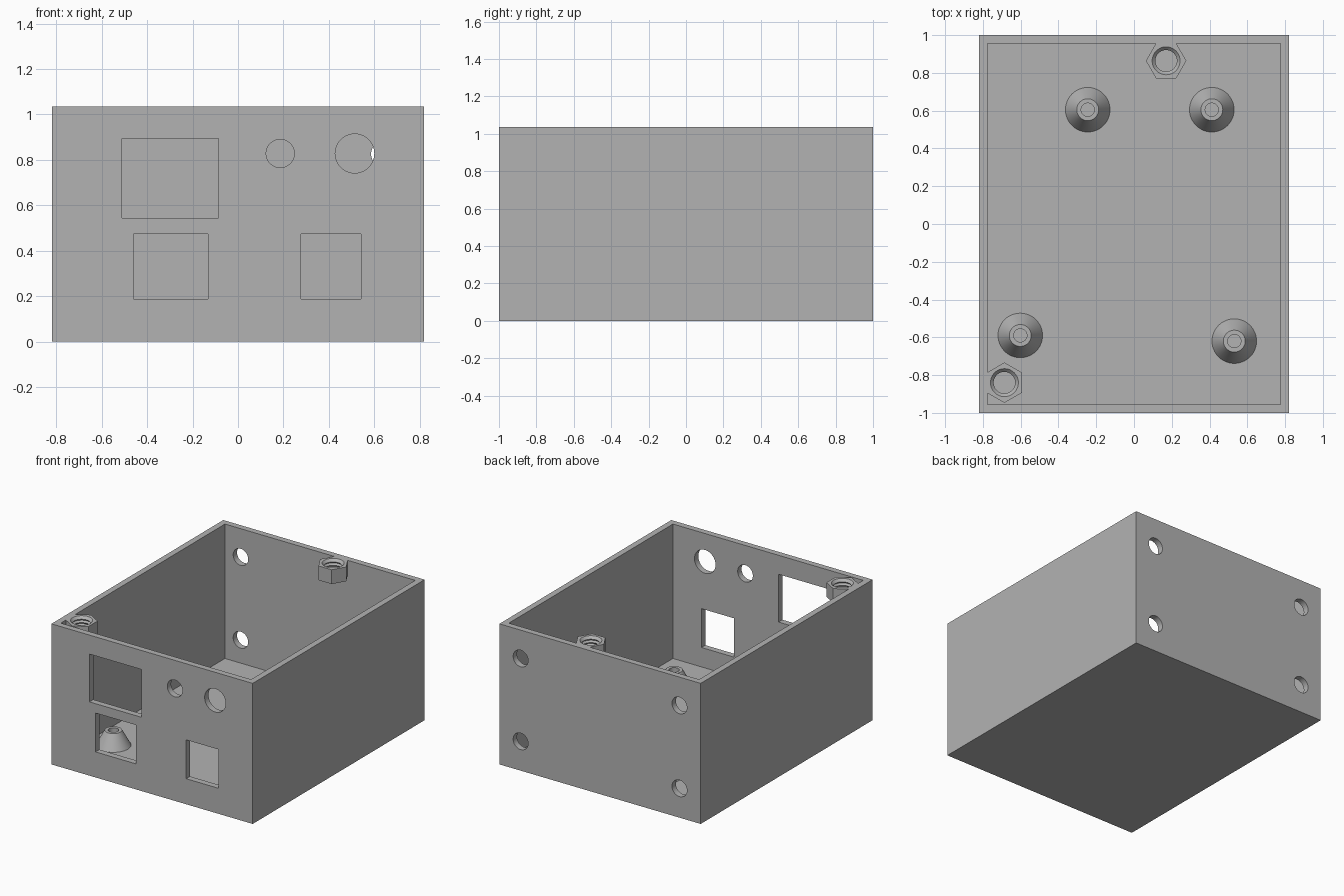
import bpy, bmesh, math
from mathutils import Vector

if "Cube" in bpy.data.objects:
    bpy.data.objects.remove(bpy.data.objects["Cube"], do_unlink=True)

grey = bpy.data.materials.new("plain_grey")
grey.use_nodes = True
grey.diffuse_color = (0.45, 0.45, 0.45, 1)
grey.node_tree.nodes["Principled BSDF"].inputs["Base Color"].default_value = (0.45, 0.45, 0.45, 1)

W, D, H, T = 0.82, 1.0, 1.035, 0.045   # half width, half depth, height, wall


def finish(name, bm):
    bmesh.ops.recalc_face_normals(bm, faces=bm.faces)
    mesh = bpy.data.meshes.new(name)
    bm.to_mesh(mesh)
    bm.free()
    mesh.materials.append(grey)
    obj = bpy.data.objects.new(name, mesh)
    bpy.context.collection.objects.link(obj)
    return obj


def box(name, lo, hi):
    bm = bmesh.new()
    bmesh.ops.create_cube(bm, size=1)
    lo, hi = Vector(lo), Vector(hi)
    for v in bm.verts:
        v.co = (lo + hi) / 2 + v.co * (hi - lo)
    return finish(name, bm)


def lathe(name, profile, at, sides=48, ring=False, turn=0.0, axis="Z"):
    """Spin (radius, height) points; ring closes the profile, otherwise the ends are capped."""
    bm = bmesh.new()
    rows = []
    for r, h in profile:
        row = []
        for i in range(sides):
            a = turn + math.tau * i / sides
            u, v = r * math.cos(a), r * math.sin(a)
            co = Vector((u, v, h)) if axis == "Z" else Vector((u, h, v))
            row.append(bm.verts.new(co + Vector(at)))
        rows.append(row)
    pairs = list(zip(rows, rows[1:]))
    if ring:
        pairs.append((rows[-1], rows[0]))
    else:
        bm.faces.new(rows[0])
        bm.faces.new(rows[-1])
    for a, b in pairs:
        for i in range(sides):
            j = (i + 1) % sides
            bm.faces.new((a[i], a[j], b[j], b[i]))
    return finish(name, bm)


def combine(target, tool, operation):
    mod = target.modifiers.new("combine", "BOOLEAN")
    mod.operation, mod.solver, mod.object = operation, "EXACT", tool
    bpy.context.view_layer.objects.active = target
    bpy.ops.object.modifier_apply(modifier=mod.name)
    bpy.data.objects.remove(tool, do_unlink=True)


def smooth(obj):
    bpy.ops.object.select_all(action="DESELECT")
    obj.select_set(True)
    bpy.context.view_layer.objects.active = obj
    bpy.ops.object.shade_smooth_by_angle(angle=math.radians(25))


# Open box
case = box("case", (-W, -D, 0), (W, D, H))
combine(case, box("cavity", (T - W, T - D, T), (W - T, D - T, H + 0.2)), "DIFFERENCE")

# Rectangular front openings: left, right, bottom, top
for x0, x1, z0, z1 in [(-0.51, -0.085, 0.543, 0.895),
                       (-0.46, -0.132, 0.188, 0.474),
                       (0.278, 0.542, 0.188, 0.474)]:
    combine(case, box("window", (x0, -D - 0.1, z0), (x1, -D + 0.1, z1)), "DIFFERENCE")

# Round openings: two at the front, four at the back
holes = [(0.186, -D, 0.828, 0.062), (0.514, -D, 0.828, 0.086)]
holes += [(x, D, z, 0.061) for x in (-0.647, 0.647) for z in (0.216, 0.826)]
for x, y, z, r in holes:
    combine(case, lathe("hole", [(r, -0.1), (r, 0.1)], (x, y, z), axis="Y"), "DIFFERENCE")

# Hexagonal threaded bosses fused to the rim
NUT = 0.107
NUT_H = 0.105
for x, y, turn in [(0.17, 0.864, 0), (-0.686, -0.84, math.pi / 6)]:
    at = (x, y, H - NUT_H)
    combine(case, lathe("boss", [(NUT, 0), (NUT, NUT_H)], at, sides=6, turn=turn), "UNION")
    thread = [(0.074, -0.02), (0.074, 0)]
    pitch = 0.025
    for k in range(4):
        z = 0.012 + k * pitch
        thread += [(0.057, z), (0.068, z + pitch / 2)]
    thread = thread[:-1] + [(0.074, NUT_H), (0.074, NUT_H + 0.02)]
    combine(case, lathe("thread", thread, at), "DIFFERENCE")
smooth(case)

# Conical standoffs with screw holes
cone = [(0.118, T - 0.01), (0.118, T), (0.058, 0.155), (0.035, 0.155), (0.035, T - 0.01)]
for i, (x, y) in enumerate([(-0.245, 0.605), (0.412, 0.605), (-0.602, -0.59), (0.531, -0.62)]):
    smooth(lathe(f"standoff_{i + 1}", cone, (x, y, 0), ring=True))
